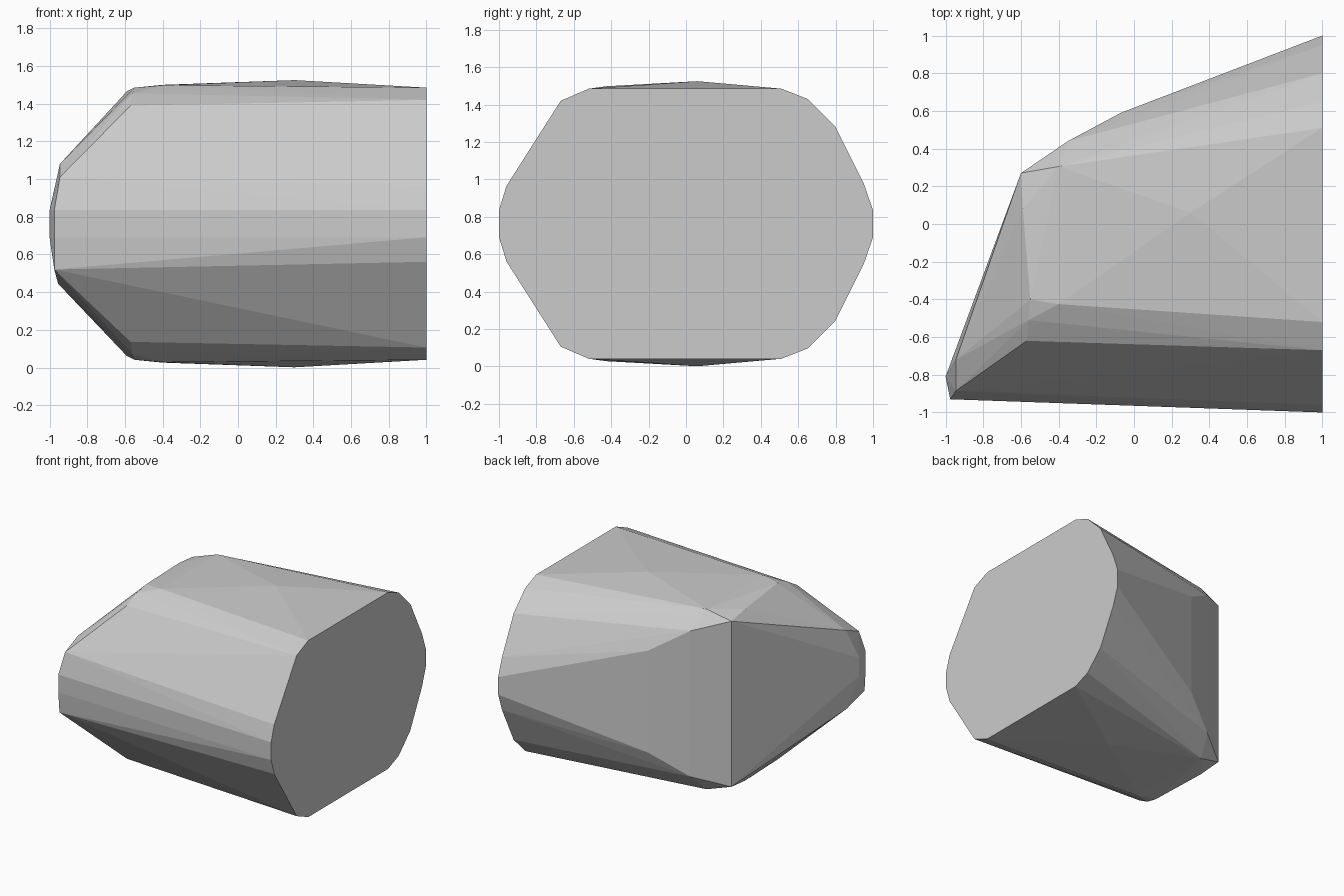
import bpy
import bmesh
import math

cube = bpy.data.objects.get("Cube")
if cube:
    bpy.data.objects.remove(cube, do_unlink=True)

MID = 0.763  # height of the horizontal mirror plane

# Upper half of the flat end outline (y, z)
end_outline = [(-1, .835), (-.96, .965), (-.67, 1.42), (-.52, 1.485),
               (.51, 1.485), (.65, 1.43), (.8, 1.28), (.95, .98), (1, .835)]

# Upper corners of the tapered body
front_corners = [(-.975, -.93, .835), (-1, -.81, .835), (-.57, -.62, 1.39)]
top_corners = [(.3, .06, 1.525), (-.4, -.425, 1.498), (-.55, -.4, 1.485),
               (-.56, -.51, 1.455), (-.59, .08, 1.465), (-.4, .305, 1.5)]
back_corners = [(-.6, .27, 1.44), (-.35, .44, 1.36), (-.07, .59, 1.18)]
nose_top = [(-.945, -.885, 1.01), (-.945, -.72, 1.08)]
nose_bottom = [(-.975, -.915, .52), (-.955, -.72, .445)]

upper = [(1, y, z) for y, z in end_outline]
upper += front_corners + top_corners + back_corners
points = upper + [(x, y, 2 * MID - z) for x, y, z in upper]
points += nose_top + nose_bottom

# Faceted convex body
bm = bmesh.new()
for p in points:
    bm.verts.new(p)
bmesh.ops.convex_hull(bm, input=bm.verts[:])
loose = [v for v in bm.verts if not v.link_faces]
bmesh.ops.delete(bm, geom=loose, context='VERTS')
bmesh.ops.dissolve_limit(bm, angle_limit=math.radians(0.5),
                         verts=bm.verts[:], edges=bm.edges[:])
bmesh.ops.recalc_face_normals(bm, faces=bm.faces[:])
mesh = bpy.data.meshes.new("faceted_body")
bm.to_mesh(mesh)
bm.free()

body = bpy.data.objects.new("faceted_body", mesh)
bpy.context.collection.objects.link(body)

# Plain grey
grey = bpy.data.materials.new("light_grey")
grey.use_nodes = True
color = (.6, .6, .6, 1)
grey.diffuse_color = color
for node in grey.node_tree.nodes:
    if node.type == 'BSDF_PRINCIPLED':
        node.inputs["Base Color"].default_value = color
mesh.materials.append(grey)
